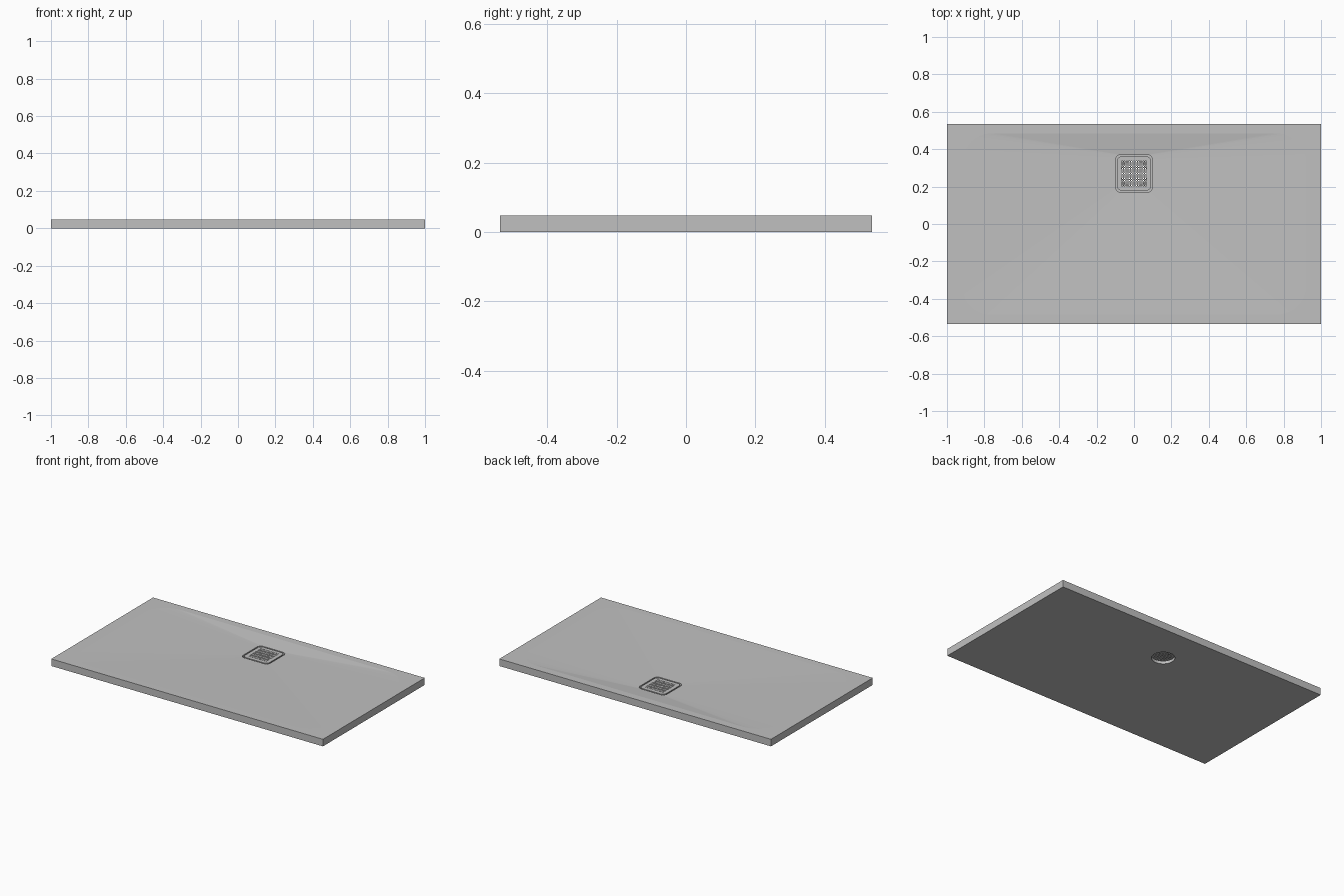
import bpy, bmesh, math

if "Cube" in bpy.data.objects:
    bpy.data.objects.remove(bpy.data.objects["Cube"], do_unlink=True)

HEIGHT = 0.047
DRAIN_Y = 0.27
SEGMENTS = 10


def material(name, value):
    mat = bpy.data.materials.new(name)
    mat.use_nodes = True
    colour = (value, value, value, 1)
    mat.diffuse_color = colour
    mat.node_tree.nodes["Principled BSDF"].inputs["Base Color"].default_value = colour
    return mat


def finish(bm, name, mat):
    mesh = bpy.data.meshes.new(name)
    bm.to_mesh(mesh)
    bm.free()
    mesh.materials.append(mat)
    obj = bpy.data.objects.new(name, mesh)
    bpy.context.collection.objects.link(obj)
    return obj


def ring(bm, half_x, half_y, radius, centre_y, z):
    """Rounded rectangle, always with the same number of points."""
    verts = []
    for corner, (sx, sy) in enumerate([(1, 1), (-1, 1), (-1, -1), (1, -1)]):
        for i in range(SEGMENTS + 1):
            a = (corner + i / SEGMENTS) * math.pi / 2
            x = sx * (half_x - radius) + radius * math.cos(a)
            y = sy * (half_y - radius) + radius * math.sin(a)
            verts.append(bm.verts.new((x, y + centre_y, z)))
    return verts


stone = material("light grey", 0.53)

# Tray: rim, sloping floor, drain recess, outlet and underside in one closed loft
bm = bmesh.new()
rings = [
    ring(bm, 1, 0.535, 0, 0, 0),
    ring(bm, 1, 0.535, 0, 0, HEIGHT),
    ring(bm, 0.92, 0.485, 0.16, 0, HEIGHT),
    ring(bm, 0.1, 0.1, 0.03, DRAIN_Y, 0.033),
    ring(bm, 0.1, 0.1, 0.03, DRAIN_Y, 0.02),
    ring(bm, 0.07, 0.07, 0.07, DRAIN_Y, 0.02),
    ring(bm, 0.07, 0.07, 0.07, DRAIN_Y, 0),
]
for lower, upper in zip(rings, rings[1:] + rings[:1]):
    for i in range(len(lower)):
        j = (i + 1) % len(lower)
        bm.faces.new((lower[i], lower[j], upper[j], upper[i]))
bmesh.ops.remove_doubles(bm, verts=bm.verts, dist=1e-5)
bmesh.ops.recalc_face_normals(bm, faces=bm.faces)
finish(bm, "shower_tray", stone)

# Drain cover: rounded plate with a square field of holes
CELLS = 29
HALF = 0.091
cell = 2 * HALF / CELLS
bm = bmesh.new()
bmesh.ops.create_grid(bm, x_segments=CELLS, y_segments=CELLS, size=HALF)
holes = []
for face in bm.faces:
    c = face.calc_center_median()
    col, row = round(c.x / cell), round(c.y / cell)
    if max(abs(col), abs(row)) <= 10 and col % 2 == 0 and row % 2 == 0:
        holes.append(face)
bmesh.ops.delete(bm, geom=holes, context="FACES")

# Pull the plate corners onto arcs
radius = 0.025
inner = HALF - radius
for v in bm.verts:
    dx, dy = abs(v.co.x) - inner, abs(v.co.y) - inner
    if dx > 0 and dy > 0:
        scale = max(dx, dy) / math.hypot(dx, dy)
        v.co.x = math.copysign(inner + dx * scale, v.co.x)
        v.co.y = math.copysign(inner + dy * scale, v.co.y)
cover = finish(bm, "drain_cover", stone)
cover.location = (0, DRAIN_Y, 0.033)
thickness = cover.modifiers.new("Thickness", "SOLIDIFY")
thickness.thickness = 0.006
thickness.offset = -1

# Small feet hold the cover above the recess floor
for name, sx, sy in [("front_left_foot", 1, -1), ("front_right_foot", -1, -1),
                     ("back_left_foot", 1, 1), ("back_right_foot", -1, 1)]:
    bm = bmesh.new()
    bmesh.ops.create_cone(bm, cap_ends=True, segments=12,
                          radius1=0.008, radius2=0.008, depth=0.009)
    foot = finish(bm, name, stone)
    foot.location = (sx * 0.075, DRAIN_Y + sy * 0.075, 0.0235)
